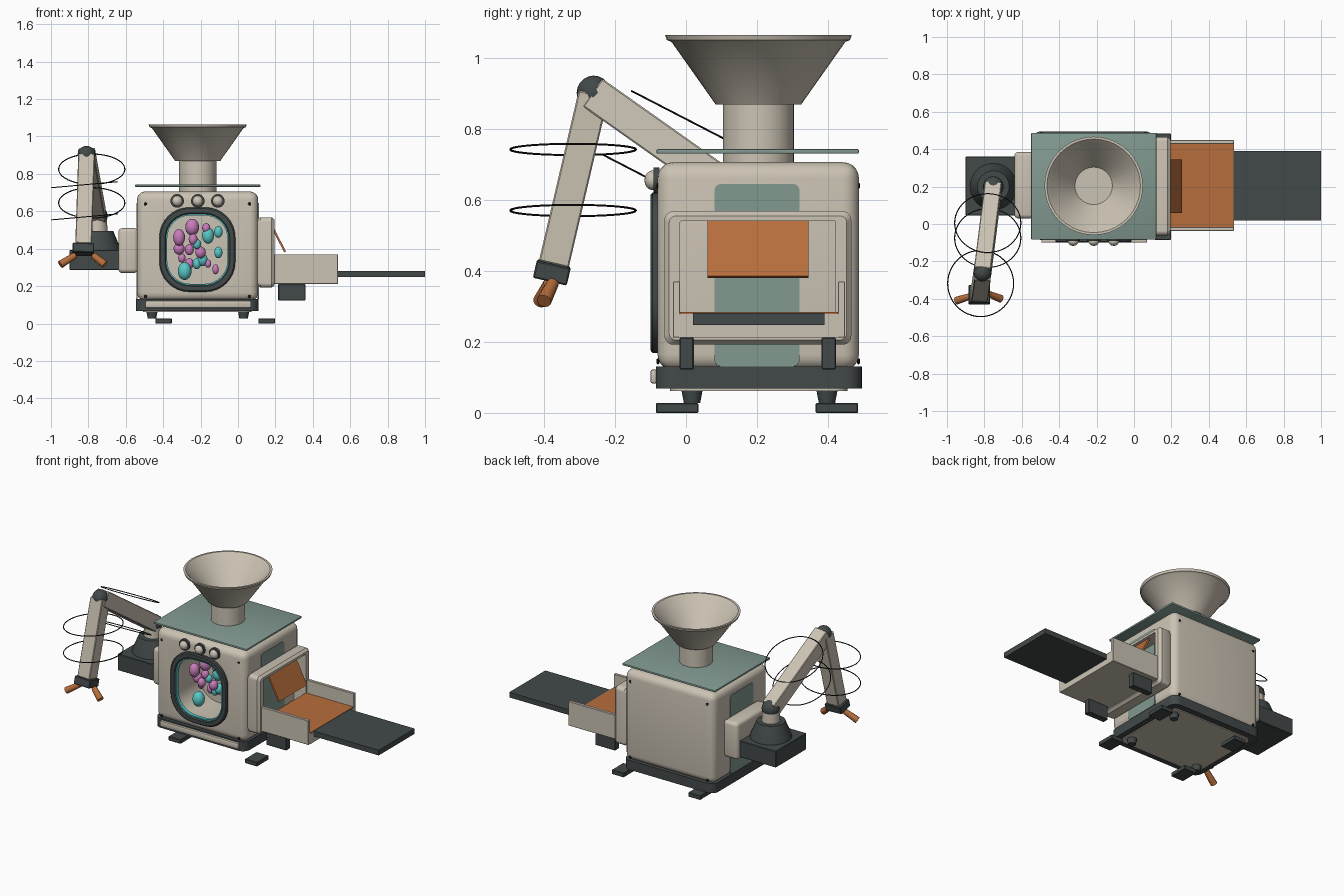
import bpy, bmesh, math, random
from mathutils import Vector, Matrix

if "Cube" in bpy.data.objects:
    bpy.data.objects.remove(bpy.data.objects["Cube"])

random.seed(4)


def material(name, r, g, b):
    m = bpy.data.materials.new(name)
    m.diffuse_color = (r, g, b, 1)
    m.use_nodes = True
    m.node_tree.nodes["Principled BSDF"].inputs["Base Color"].default_value = m.diffuse_color
    return m


CREAM = material("cream", 0.60, 0.545, 0.455)
DARK = material("charcoal", 0.055, 0.066, 0.066)
TEAL = material("sage_teal", 0.22, 0.32, 0.28)
ORANGE = material("burnt_orange", 0.47, 0.155, 0.045)
PINK = material("pink", 0.58, 0.20, 0.50)
CYAN = material("cyan", 0.10, 0.58, 0.58)
BLACK = material("cable_black", 0.01, 0.01, 0.01)


def finish(name, bm, mat, matrix=None):
    if matrix:
        bm.transform(matrix)
    bmesh.ops.recalc_face_normals(bm, faces=bm.faces[:])
    me = bpy.data.meshes.new(name)
    bm.to_mesh(me)
    bm.free()
    me.materials.append(mat)
    me.shade_smooth()
    me.set_sharp_from_angle(angle=math.radians(35))
    ob = bpy.data.objects.new(name, me)
    bpy.context.collection.objects.link(ob)
    return ob


def box(name, lo, hi, mat, bevel=0, seg=4, matrix=None):
    bm = bmesh.new()
    bmesh.ops.create_cube(bm, size=1)
    for v in bm.verts:
        v.co = Vector([lo[i] + (v.co[i] + 0.5) * (hi[i] - lo[i]) for i in range(3)])
    if bevel:
        bmesh.ops.bevel(bm, geom=bm.edges[:], offset=bevel, segments=seg,
                        profile=0.5, affect='EDGES')
    return finish(name, bm, mat, matrix)


def loft(name, loops, mat, closed=False):
    """Skin equal-length loops; cap the ends unless closed into a ring."""
    bm = bmesh.new()
    rows = [[bm.verts.new(p) for p in loop] for loop in loops]
    n = len(rows[0])
    pairs = list(zip(rows, rows[1:])) + ([(rows[-1], rows[0])] if closed else [])
    for a, b in pairs:
        for i in range(n):
            bm.faces.new((a[i], a[(i + 1) % n], b[(i + 1) % n], b[i]))
    if not closed:
        bm.faces.new(rows[0])
        bm.faces.new(rows[-1])
    return finish(name, bm, mat)


def rounded(hw, hh, r, seg=8):
    pts = []
    for k, (sx, sy) in enumerate(((1, 1), (-1, 1), (-1, -1), (1, -1))):
        for i in range(seg + 1):
            a = math.pi / 2 * (k + i / seg)
            pts.append((sx * (hw - r) + r * math.cos(a), sy * (hh - r) + r * math.sin(a)))
    return pts


def lathe(name, c, profile, mat, closed=False, n=40):
    return loft(name, [[(c[0] + r * math.cos(2 * math.pi * i / n),
                         c[1] + r * math.sin(2 * math.pi * i / n), z)
                        for i in range(n)] for r, z in profile], mat, closed)


def ball(name, c, radii, mat, seg=20):
    bm = bmesh.new()
    bmesh.ops.create_uvsphere(bm, u_segments=seg, v_segments=seg // 2, radius=1)
    return finish(name, bm, mat, Matrix.Translation(c) @ Matrix.Diagonal((*radii, 1)))


def frame(a, b):
    """Matrix at a with z toward b and local x near world x."""
    z = (Vector(b) - Vector(a)).normalized()
    y = z.cross(Vector((1, 0, 0))).normalized()
    m = Matrix((y.cross(z), y, z)).transposed().to_4x4()
    m.translation = a
    return m


def beam(name, a, b, w, h, mat, bevel=0.004):
    ln = (Vector(b) - Vector(a)).length
    return box(name, (-w / 2, -h / 2, 0), (w / 2, h / 2, ln), mat, bevel, 1, frame(a, b))


def rod(name, a, b, r1, r2, mat, n=20):
    ln = (Vector(b) - Vector(a)).length
    bm = bmesh.new()
    bmesh.ops.create_cone(bm, cap_ends=True, segments=n, radius1=r1, radius2=r2, depth=ln)
    return finish(name, bm, mat, frame(a, b) @ Matrix.Translation((0, 0, ln / 2)))


def window_loop(hw, hh, r, y):
    return [(-0.2175 + x, y, 0.395 + z) for x, z in rounded(hw, hh, r)]


def port_loop(hw, hh, r, x):
    return [(x, 0.2025 + y, 0.38 + z) for y, z in rounded(hw, hh, r)]


# Body with a hollow drum chamber behind the front window
body = box("body", (-0.54, -0.08, 0.12), (0.108, 0.487, 0.706), CREAM, 0.045, 5)
cutter = loft("chamber_cutter", [window_loop(0.168, 0.19, 0.13, y) for y in (-0.2, 0.16)], CREAM)
cut = body.modifiers.new("chamber", 'BOOLEAN')
cut.operation, cut.object, cut.solver = 'DIFFERENCE', cutter, 'EXACT'
bpy.context.view_layer.update()
carved = bpy.data.meshes.new_from_object(body.evaluated_get(bpy.context.evaluated_depsgraph_get()))
body.modifiers.clear()
body.data = carved
carved.set_sharp_from_angle(angle=math.radians(35))
bpy.data.objects.remove(cutter)

# Window frame and inner gasket
loft("window_frame", [window_loop(0.203, 0.226, 0.16, -0.07), window_loop(0.203, 0.226, 0.16, -0.094),
                      window_loop(0.196, 0.219, 0.154, -0.1), window_loop(0.174, 0.196, 0.136, -0.1),
                      window_loop(0.168, 0.19, 0.13, -0.094), window_loop(0.168, 0.19, 0.13, -0.07)],
     DARK, True)
loft("window_gasket", [window_loop(0.168, 0.19, 0.13, -0.092), window_loop(0.161, 0.183, 0.124, -0.092),
                       window_loop(0.161, 0.183, 0.124, -0.07), window_loop(0.168, 0.19, 0.13, -0.07)],
     CYAN, True)

# Candies inside the chamber: x, z, half width, half height in hundredths
pinks = [(-24.5, 51.5, 3.7, 4.5), (-31.5, 46, 3.2, 4.5), (-31.5, 40, 3, 3.2), (-24, 45, 2.4, 3),
         (-26, 39.5, 2.4, 3), (-20, 38, 2.8, 3.2), (-26, 32, 2.4, 3), (-12, 29, 1.7, 2.7),
         (-16, 32, 1.7, 2.2), (-17, 51, 2.2, 2.7), (-30, 35, 2, 2.5)]
cyans = [(-16, 47, 3.2, 4.4), (-10.5, 49, 2.3, 3.2), (-28.5, 28, 3.7, 4.8), (-22, 42.5, 2.2, 2.8),
         (-10.5, 38, 2.2, 3.1), (-19, 34, 2.8, 3.4), (-22, 32, 2.2, 3)]
for label, mat, group in (("pink_candy", PINK, pinks), ("cyan_candy", CYAN, cyans)):
    for x, z, rx, rz in group:
        ball(label, (x / 100, random.uniform(-0.01, 0.1), z / 100),
             (rx / 100, rx / 100, rz / 100), mat, 16)

# Control knobs and screws
for x in (-0.325, -0.215, -0.108):
    rod("knob_ring", (x, -0.075, 0.655), (x, -0.092, 0.655), 0.036, 0.036, DARK, 24)
    ball("knob", (x, -0.093, 0.655), (0.028, 0.024, 0.028), CREAM)
for x in (-0.495, 0.062):
    for z in (0.64, 0.145):
        for y in (-0.079, 0.486):
            ball("screw", (x, y, z), (0.009, 0.005, 0.009), BLACK, 10)

# Base, underside plate and front trim
loft("base", [[(-0.2175 + x, 0.205 + y, z) for x, y in rounded(0.328, 0.29, 0.05)]
              for z in (0.068, 0.13)], DARK)
loft("base_underside", [[(-0.2175 + x, 0.205 + y, z) for x, y in rounded(0.29, 0.25, 0.04)]
                        for z in (0.062, 0.07)], CREAM)
box("base_trim", (-0.495, -0.1, 0.083), (0.07, -0.08, 0.122), CREAM, 0.006, 2)

# Feet and floor pads
for y, pad_y in ((0.017, -0.025), (0.397, 0.425)):
    for x, pad_x in ((-0.46, -0.398), (0.03, 0.153)):
        lathe("foot", (x, y), [(0.023, 0.028), (0.031, 0.07)], DARK, n=12)
        box("floor_pad", (pad_x - 0.044, pad_y - 0.06, 0), (pad_x + 0.044, pad_y + 0.06, 0.028),
            DARK, 0.003, 1)

# Roof plate and hopper
box("roof_plate", (-0.55, -0.083, 0.73), (0.12, 0.487, 0.743), TEAL, 0.004, 2)
lathe("hopper_neck", (-0.2155, 0.204), [(0.1, 0.70), (0.1, 0.868)], CREAM)
lathe("hopper_cone", (-0.2155, 0.204), [(0.12, 0.868), (0.245, 1.045), (0.258, 1.05), (0.263, 1.065),
                                        (0.25, 1.065), (0.235, 1.05), (0.1, 0.874)], CREAM)

# Side window panels
for x in (-0.54, 0.108):
    loft("side_panel", [[(x + d, 0.2 + y, 0.388 + z) for y, z in rounded(0.12, 0.257, 0.02)]
                        for d in (-0.004, 0.004)], TEAL)

# Outlet collar with a through opening
loft("outlet_collar", [port_loop(0.25, 0.175, 0.02, 0.1), port_loop(0.263, 0.188, 0.025, 0.12),
                       port_loop(0.263, 0.188, 0.025, 0.18), port_loop(0.25, 0.175, 0.02, 0.196),
                       port_loop(0.219, 0.16, 0.003, 0.196), port_loop(0.219, 0.16, 0.003, 0.1)],
     CREAM, True)

# Outlet flap, tray, belt and tray legs
loft("outlet_flap", [[(0.165, y, 0.54), (0.175, y, 0.543), (0.257, y, 0.385), (0.247, y, 0.38)]
                     for y in (0.06, 0.345)], ORANGE)
box("tray_bed", (0.19, -0.02, 0.212), (0.534, 0.43, 0.278), CREAM)
box("tray_liner", (0.19, -0.02, 0.278), (0.532, 0.43, 0.284), ORANGE)
for y in (-0.037, 0.428):
    box("tray_wall", (0.19, y, 0.212), (0.534, y + 0.02, 0.37), CREAM, 0.002, 1)
box("output_belt", (0.53, 0.02, 0.248), (1.0, 0.39, 0.282), DARK)
for y in (-0.018, 0.382):
    box("tray_leg", (0.215, y, 0.122), (0.36, y + 0.04, 0.212), DARK, 0.003, 1)

# Arm mount on the left side
box("arm_bracket", (-0.64, 0.03, 0.27), (-0.535, 0.385, 0.51), CREAM, 0.022)
box("arm_base", (-0.9, 0.045, 0.286), (-0.635, 0.36, 0.392), DARK, 0.003, 1)
lathe("arm_turret", (-0.752, 0.2), [(0.125, 0.39), (0.12, 0.41), (0.085, 0.495)], DARK)
lathe("arm_post", (-0.752, 0.2), [(0.055, 0.49), (0.05, 0.575)], CREAM)

# Jointed arm
shoulder, elbow, wrist = (-0.752, 0.2, 0.575), (-0.81, -0.26, 0.9), (-0.826, -0.372, 0.42)
tip = Vector(wrist) + (Vector(wrist) - Vector(elbow)).normalized() * 0.05
beam("upper_arm", shoulder, elbow, 0.09, 0.096, CREAM)
beam("forearm", elbow, wrist, 0.088, 0.086, CREAM)
ball("shoulder_joint", shoulder, (0.055, 0.055, 0.055), DARK)
ball("elbow_joint", (-0.81, -0.26, 0.902), (0.048, 0.048, 0.048), DARK)
rod("elbow_pin", (-0.862, -0.265, 0.897), (-0.758, -0.265, 0.897), 0.036, 0.036, DARK)
beam("hand", wrist, tip, 0.115, 0.098, DARK)

# Gripper fingers
rod("finger_left", (-0.87, -0.385, 0.365), (-0.95, -0.41, 0.315), 0.017, 0.021, ORANGE, 12)
rod("finger_right", (-0.775, -0.375, 0.365), (-0.712, -0.4, 0.315), 0.017, 0.021, ORANGE, 12)

# Loose cable rings around the arm
for c, normal in (((-0.782, 0.005, 0.825), (0, 0.459, 0.889)), ((-0.782, -0.075, 0.645), (0, 0.459, 0.889)),
                  ((-0.82, -0.318, 0.742), (-0.09, 0, 1)), ((-0.82, -0.318, 0.57), (-0.09, 0, 1))):
    m = frame(c, Vector(c) + Vector(normal))
    rings = []
    for i in range(48):
        a = 2 * math.pi * i / 48
        rings.append([m @ Vector(((0.177 + 0.003 * math.cos(t)) * math.cos(a),
                                  (0.177 + 0.003 * math.cos(t)) * math.sin(a), 0.003 * math.sin(t)))
                      for t in (k * math.pi / 3 for k in range(6))])
    loft("cable_ring", rings, BLACK, True)
